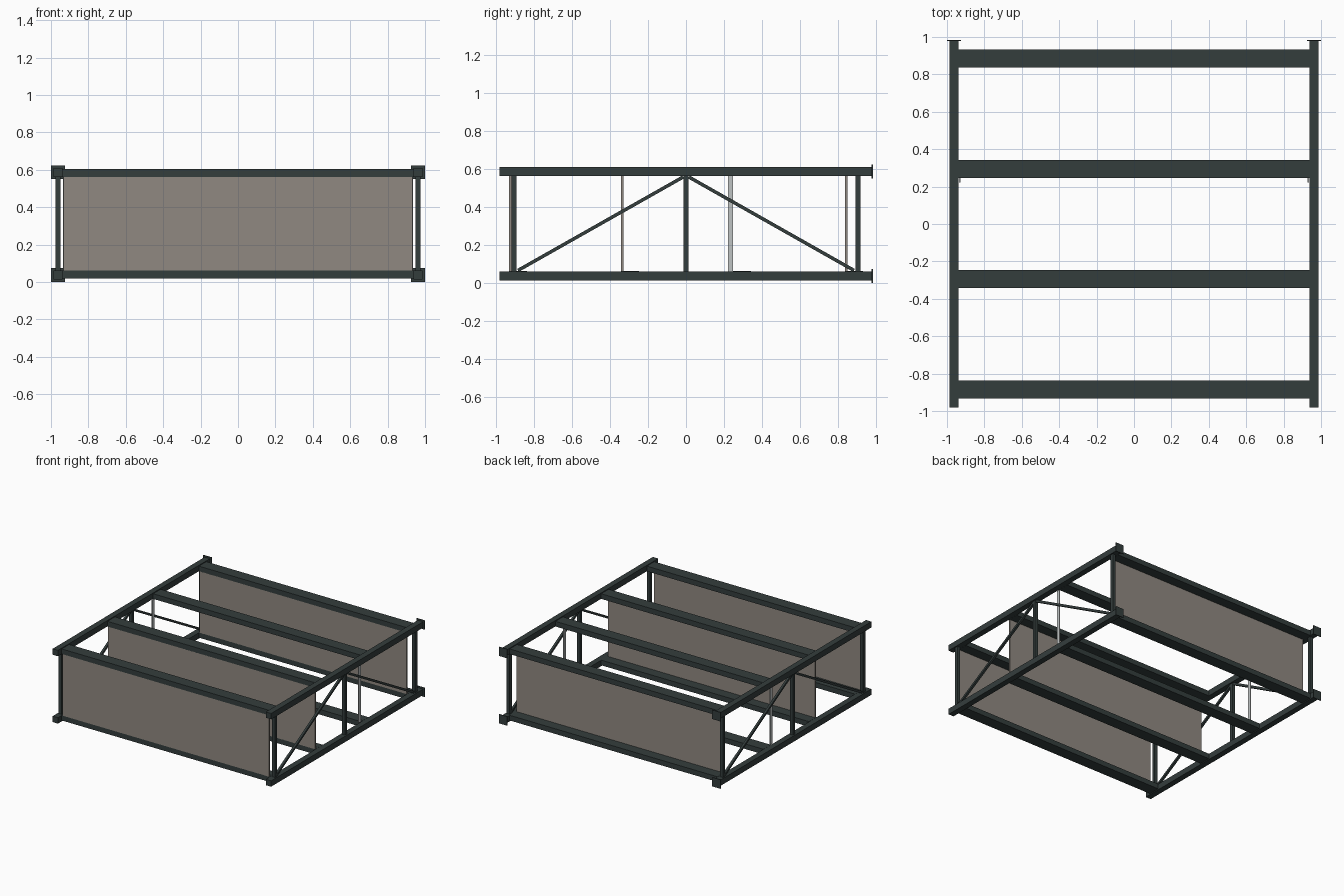
import bpy
import math

cube = bpy.data.objects.get("Cube")
if cube:
    bpy.data.objects.remove(cube, do_unlink=True)


def material(name, rgb):
    mat = bpy.data.materials.new(name)
    mat.use_nodes = True
    color = (*rgb, 1.0)
    mat.diffuse_color = color
    mat.node_tree.nodes["Principled BSDF"].inputs["Base Color"].default_value = color
    return mat


steel = material("dark_steel", (0.034, 0.047, 0.046))
board = material("warm_grey_panel", (0.28, 0.25, 0.22))
pale = material("pale_grey_metal", (0.52, 0.55, 0.55))


def box(name, center, size, mat, tilt=0.0):
    bpy.ops.mesh.primitive_cube_add(size=1, location=center, rotation=(tilt, 0, 0))
    obj = bpy.context.object
    obj.name = name
    obj.scale = size
    bpy.ops.object.transform_apply(location=False, rotation=False, scale=True)
    obj.data.materials.append(mat)
    return obj


SIDE_X = 0.963           # centre line of the side trusses
LOW, HIGH = 0.037, 0.587  # centre heights of the chords
MID = (LOW + HIGH) / 2
CLEAR = HIGH - LOW - 0.048
CROSS_Y = (-0.885, -0.295, 0.295, 0.885)

# Side trusses
for side, x in (("right", -SIDE_X), ("left", SIDE_X)):
    for level, z in (("lower", LOW), ("upper", HIGH)):
        box(f"{side}_{level}_chord", (x, 0, z), (0.048, 1.964, 0.048), steel)
        box(f"{side}_{level}_end_plate", (x, 0.981, z), (0.074, 0.006, 0.074), steel)

    for place, y in (("front", -0.905), ("middle", 0), ("back", 0.905)):
        box(f"{side}_{place}_post", (x, y, MID), (0.027, 0.027, CLEAR), steel)

    # Diagonal braces rise to the middle post
    run, rise = 0.87, CLEAR - 0.01
    for place, sign in (("front", -1), ("back", 1)):
        box(f"{side}_{place}_brace", (x, sign * 0.45, MID),
            (0.018, math.hypot(run, rise), 0.018), steel,
            -sign * math.atan2(rise, run))

    # Slim upright strips in the open bay
    box(f"{side}_pale_strip", (math.copysign(0.932, x), 0.234, MID),
        (0.008, 0.026, CLEAR), pale)

# Cross beams, upper and lower
for i, y in enumerate(CROSS_Y, 1):
    for level, z in (("lower", LOW + 0.013 * 0.8), ("upper", HIGH - 0.004)):
        height = 0.042
        z = LOW + 0.004 if level == "lower" else z
        box(f"{level}_cross_beam_{i}", (0, y, z), (1.878, 0.096, height), steel)

# Panels; the third bay stays open
for place, y in (("front", CROSS_Y[0]), ("inner", CROSS_Y[1]), ("back", CROSS_Y[3])):
    box(f"{place}_panel", (0, y - 0.041, MID), (1.868, 0.014, CLEAR), board)
